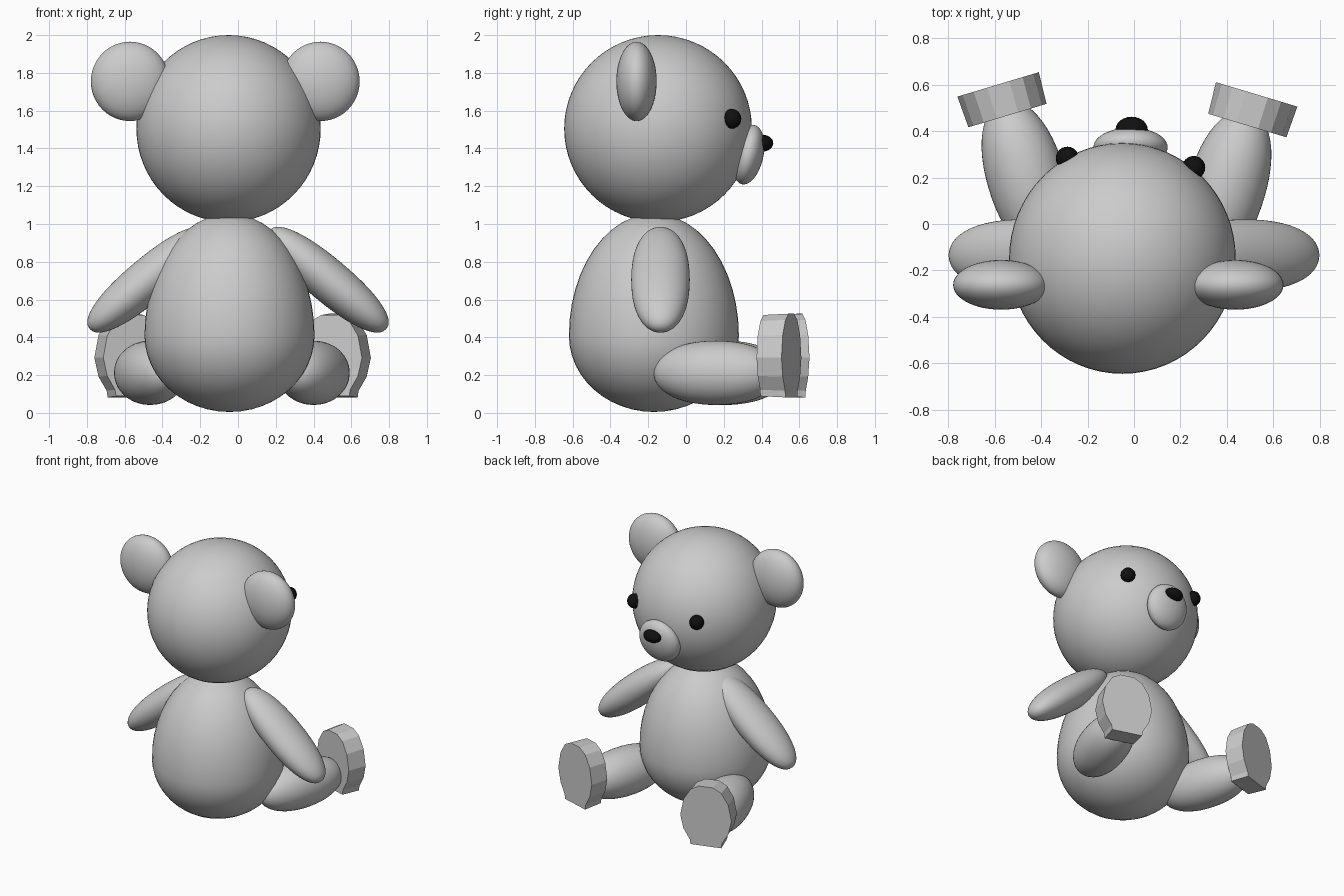
import bpy, bmesh
from math import radians

if "Cube" in bpy.data.objects:
    bpy.data.objects.remove(bpy.data.objects["Cube"])

black = bpy.data.materials.new("black")
black.diffuse_color = (0.005, 0.005, 0.005, 1)
black.use_nodes = True
black.node_tree.nodes["Principled BSDF"].inputs["Base Color"].default_value = black.diffuse_color


def finish(name, bm, loc, rot, smooth=True, mat=None):
    bmesh.ops.recalc_face_normals(bm, faces=bm.faces)
    mesh = bpy.data.meshes.new(name)
    bm.to_mesh(mesh)
    bm.free()
    for p in mesh.polygons:
        p.use_smooth = smooth
    ob = bpy.data.objects.new(name, mesh)
    ob.location = loc
    ob.rotation_euler = [radians(a) for a in rot]
    bpy.context.collection.objects.link(ob)
    if mat:
        mesh.materials.append(mat)
    return ob


def blob(name, loc, radii, rot=(0, 0, 0), power=2.0, low=None, mat=None, seg=48):
    """Ellipsoid; power > 2 makes it fuller along z, low is a separate downward radius."""
    bm = bmesh.new()
    bmesh.ops.create_uvsphere(bm, u_segments=seg, v_segments=seg // 2, radius=1)
    for v in bm.verts:
        x, y, z = v.co
        t = min(abs(z), 1)
        f = 1 if t > 0.9999 else (1 - t ** power) ** (1 / power) / (1 - t * t) ** 0.5
        h = low if (low and z < 0) else radii[2]
        v.co = (x * radii[0] * f, y * radii[1] * f, z * h)
    return finish(name, bm, loc, rot, True, mat)


def foot(name, loc, turn):
    """Low-poly oval slab standing on a flat heel."""
    half = [(0.11, -0.22), (0.115, -0.185), (0.16, -0.11), (0.183, -0.01),
            (0.16, 0.11), (0.11, 0.19), (0.05, 0.223)]
    outline = half + [(-u, w) for u, w in reversed(half)]
    bm = bmesh.new()
    back = [bm.verts.new((u * 0.96, 0, w * 0.97)) for u, w in outline]
    front = [bm.verts.new((u, 0.14, w)) for u, w in outline]
    bm.faces.new(back)
    bm.faces.new(front)
    for i in range(len(outline)):
        j = (i + 1) % len(outline)
        bm.faces.new((back[i], back[j], front[j], front[i]))
    return finish(name, bm, loc, (0, 0, turn), False)


# torso and head
blob("body", (-0.045, -0.17, 0.41), (0.45, 0.45, 0.645), low=0.405)
blob("head", (-0.05, -0.148, 1.505), (0.488, 0.497, 0.495), seg=64)

# face
blob("muzzle", (-0.015, 0.33, 1.367), (0.16, 0.08, 0.16), (-12, 0, 0))
blob("nose", (-0.01, 0.405, 1.428), (0.07, 0.057, 0.045), mat=black, seg=24)
blob("eye_left", (-0.287, 0.283, 1.557), (0.05, 0.05, 0.052), mat=black, seg=24)
blob("eye_right", (0.257, 0.243, 1.557), (0.05, 0.05, 0.052), mat=black, seg=24)

# ears
blob("ear_left", (-0.572, -0.262, 1.755), (0.207, 0.107, 0.21))
blob("ear_right", (0.437, -0.262, 1.755), (0.207, 0.107, 0.21))

# arms
for side, s in (("left", -1), ("right", 1)):
    blob("arm_" + side, (0.475 * s, -0.135, 0.705), (0.115, 0.155, 0.405),
         (0, 130 * s, 0), power=2.25)

# legs and feet
blob("leg_left", (-0.465, 0.2, 0.212), (0.168, 0.17, 0.34), (-90, 0, 16.5), power=2.15)
blob("leg_right", (0.4, 0.16, 0.212), (0.168, 0.17, 0.34), (-90, 0, -16.5), power=2.15)
foot("foot_left", (-0.545, 0.467, 0.302), 16.7)
foot("foot_right", (0.488, 0.424, 0.302), -16.7)
